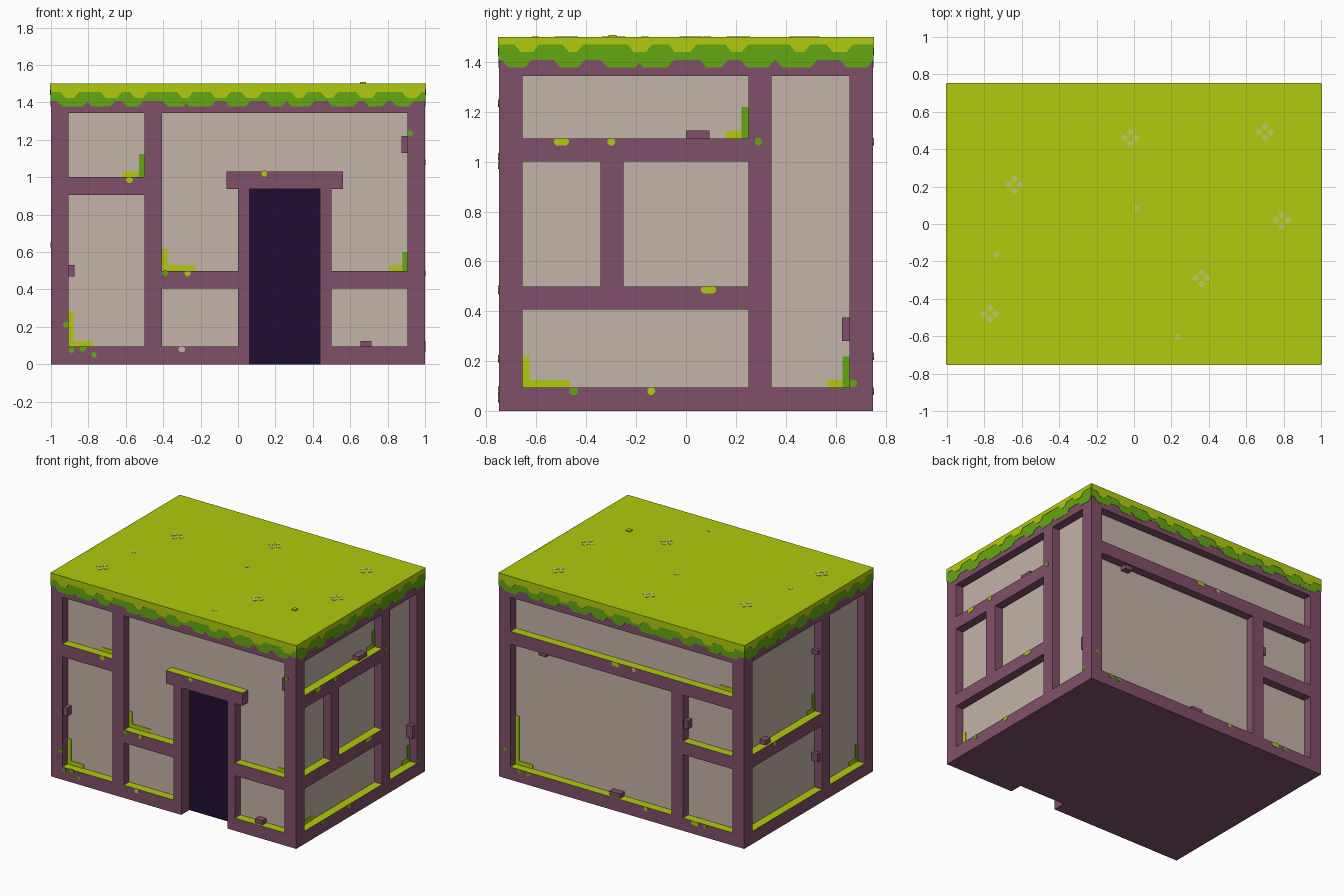
import bpy, bmesh, math
from mathutils import Vector

if "Cube" in bpy.data.objects:
    bpy.data.objects.remove(bpy.data.objects["Cube"])


def lin(c):
    c /= 255
    return c / 12.92 if c <= 0.04045 else ((c + 0.055) / 1.055) ** 2.4


def mat(name, r, g, b):
    m = bpy.data.materials.new(name)
    m.diffuse_color = (lin(r), lin(g), lin(b), 1)
    m.use_nodes = True
    m.node_tree.nodes["Principled BSDF"].inputs["Base Color"].default_value = m.diffuse_color
    return m


LIME = mat("lime moss", 177, 203, 14)
GREEN = mat("green moss", 100, 168, 18)
PURPLE = mat("purple stone", 129, 80, 106)
BEIGE = mat("beige plaster", 195, 180, 167)
NAVY = mat("dark doorway", 33, 13, 52)
FLOWER = mat("pale flower", 190, 202, 105)

U = 1 / 32          # layout unit
REC = 2 * U         # panel recess
HALF = {"front": 1, "back": 1, "left": .75, "right": .75}


def place(face, u, v, d):
    """Point at wall coordinates u, v and depth d behind the outer surface."""
    return {"front": (u, -.75 + d, v), "back": (u, .75 - d, v),
            "right": (1 - d, u, v), "left": (-1 + d, u, v),
            "top": (u, v, 1.5 - d)}[face]


def prism(bm, face, pts, d0, d1):
    a = [bm.verts.new(place(face, u, v, d0)) for u, v in pts]
    b = [bm.verts.new(place(face, u, v, d1)) for u, v in pts]
    bm.faces.new(a)
    bm.faces.new(b[::-1])
    n = len(pts)
    for i in range(n):
        j = (i + 1) % n
        bm.faces.new((a[j], a[i], b[i], b[j]))


def rect(u0, u1, v0, v1):
    return [(u0, v0), (u1, v0), (u1, v1), (u0, v1)]


def blob(u, v, w, h):
    """Rounded drip outline."""
    c = min(w, h) * .3
    return [(u - w/2 + c, v - h/2), (u + w/2 - c, v - h/2), (u + w/2, v - h/2 + c),
            (u + w/2, v + h/2 - c), (u + w/2 - c, v + h/2), (u - w/2 + c, v + h/2),
            (u - w/2, v + h/2 - c), (u - w/2, v - h/2 + c)]


def finish(name, bm, *mats):
    bmesh.ops.recalc_face_normals(bm, faces=bm.faces[:])
    me = bpy.data.meshes.new(name)
    bm.to_mesh(me)
    bm.free()
    for m in mats:
        me.materials.append(m)
    ob = bpy.data.objects.new(name, me)
    bpy.context.collection.objects.link(ob)
    return ob


# Recessed panels, in layout units: u0, u1, v0, v1
PANELS = {
    "front": [(-29, -16, 3, 29), (-29, -16, 32, 43), (-13, 0, 3, 13), (16, 29, 3, 13)],
    "right": [(-21, 8, 35, 43), (-21, -11, 16, 32), (-8, 8, 16, 32), (-21, 8, 3, 13), (11, 21, 3, 43)],
    "back": [(-29, 29, 35, 43), (-13, 29, 3, 32), (-29, -16, 3, 18), (-29, -16, 21, 32)],
    "left": [(-5, 21, 21, 43), (-5, 21, 3, 18), (-21, -8, 3, 43)],
}
cut = bmesh.new()
for face, rows in PANELS.items():
    for r in rows:
        prism(cut, face, rect(*[k * U for k in r]), -.1, REC)
# Large front panel that wraps around the door posts and lintel
wrap = [(-13, 16), (0, 16), (0, 30), (-2, 30), (-2, 33), (18, 33),
        (18, 30), (16, 30), (16, 16), (29, 16), (29, 43), (-13, 43)]
prism(cut, "front", [(a * U, b * U) for a, b in wrap], -.1, REC)
prism(cut, "front", rect(2 * U, 14 * U, -.1, 30 * U), -.1, 3 * U)   # doorway
cutter = finish("panel_cutter", cut)
cutter.hide_render = True

# House body
bm = bmesh.new()
bmesh.ops.create_cube(bm, size=1)
for v in bm.verts:
    v.co = Vector((v.co.x * 2, v.co.y * 1.5, (v.co.z + .5) * 1.5))
body = finish("house_body", bm, PURPLE, LIME, BEIGE, NAVY)
mod = body.modifiers.new("panels", "BOOLEAN")
mod.operation = "DIFFERENCE"
mod.solver = "EXACT"
mod.object = cutter
bpy.context.view_layer.update()
me = bpy.data.meshes.new_from_object(body.evaluated_get(bpy.context.evaluated_depsgraph_get()))
body.modifiers.clear()
body.data = me
bpy.data.objects.remove(cutter)
me.materials.clear()
for m in (PURPLE, LIME, BEIGE, NAVY):
    me.materials.append(m)
for p in me.polygons:
    n, c = p.normal, p.center
    p.material_index = 0
    if n.z > .9:                                            # mossy tops
        p.material_index = 1
    elif (abs(n.y) > .9 and abs(abs(c.y) - .75 + REC) < .005) or \
         (abs(n.x) > .9 and abs(abs(c.x) - 1 + REC) < .005):
        p.material_index = 2                                # plaster
    elif n.y < -.9 and abs(c.y + .75 - 3 * U) < .005:
        p.material_index = 3                                # doorway

# Moss fringe under the roof edge
def fringe(bm, face, base, low, period, width, phase, out):
    h = HALF[face]
    pts = [(-h, 1.5), (-h, base)]
    n = round(2 * h / period)
    for i in range(n):
        c = -h + (i + .5) * 2 * h / n + .03 * math.sin(i * 2.3 + phase)
        w = width * (.8 + .25 * math.sin(i * 1.7 + phase))
        for u, v in ((-w - .025, base), (-w, low), (w, low), (w + .025, base)):
            pts.append((c + u, v))
    pts += [(h, base), (h, 1.5)]
    prism(bm, face, pts, -out, .01)


lime_b, green_b = bmesh.new(), bmesh.new()
for k, face in enumerate(HALF):
    base = 1.455 if HALF[face] == 1 else 1.47
    fringe(lime_b, face, base, base - .03, .21, .03, k, .004)
    fringe(green_b, face, 1.407, 1.378, .19, .055, k + 1, .002)
finish("roof_fringe_lime", lime_b, LIME)
finish("roof_fringe_green", green_b, GREEN)

# Moss growing in panel corners: corner u, v, direction, height, length, green upright
CORNERS = {
    "front": [(-29*U, 3*U, 1, .19, .13, 0), (-13*U, 16*U, 1, .12, .18, 0),
              (-16*U, 32*U, -1, .125, .12, 1), (29*U, 16*U, -1, .1, .1, 1)],
    "right": [(-21*U, 3*U, 1, .125, .19, 0), (8*U, 35*U, -1, .125, .09, 1),
              (21*U, 3*U, -1, .125, .09, 1)],
    "back": [(29*U, 3*U, -1, .36, .14, 0), (-29*U, 35*U, 1, .05, .15, 0)],
    "left": [(-5*U, 21*U, 1, .13, .09, 1), (-21*U, 3*U, 1, .13, .1, 1)],
}
lime_b, green_b = bmesh.new(), bmesh.new()
for face, rows in CORNERS.items():
    for u, v, s, h, l, g in rows:
        a, b, c = u, u + s * .028, u + s * l
        prism(green_b if g else lime_b, face, rect(min(a, b), max(a, b), v, v + h), REC - .004, REC + .004)
        prism(lime_b, face, rect(min(b, c), max(b, c), v, v + .03), REC - .004, REC + .004)
finish("corner_moss_lime", lime_b, LIME)
finish("corner_moss_green", green_b, GREEN)

# Small drips on the stone frame: u, v, width
DRIPS = {
    "lime_drips": (LIME, {"front": [(-.58, .985, .035), (.14, 1.02, .03), (-.27, .485, .03)],
                          "right": [(-.5, 1.08, .06), (-.3, 1.08, .03), (.09, .487, .06), (-.14, .08, .03)],
                          "back": [(.05, 1.08, .06), (-.6, .08, .06), (-.2, .08, .03)],
                          "left": [(.4, .64, .03)]}),
    "green_drips": (GREEN, {"front": [(-.92, .21, .03), (-.89, .075, .025), (-.83, .083, .035),
                                      (-.77, .05, .025), (-.39, .488, .03), (.92, 1.235, .03)],
                            "right": [(.29, 1.08, .028), (-.45, .08, .035), (.67, .11, .03)],
                            "back": [(.95, .22, .025), (.83, .08, .03), (.76, .08, .03), (-.68, .08, .03)]}),
    "pale_drips": (BEIGE, {"front": [(-.3, .08, .035)], "back": [(-.1, 1.08, .03)]}),
}
for name, (m, faces) in DRIPS.items():
    bm = bmesh.new()
    for face, rows in faces.items():
        for u, v, w in rows:
            prism(bm, face, blob(u, v, w, .03), -.003, .004)
    finish(name, bm, m)

# Small stone nubs jutting into the panels: u0, u1, v0, v1
NUBS = {
    "front": [(28*U, 29*U, 1.13, 1.22), (-29*U, -28*U, .47, .53), (.655, .715, .09, .125)],
    "right": [(0, .094, 1.09, 1.125), (.625, .657, .28, .375)],
    "back": [(.02, .11, .09, .125), (-.531, -.5, .75, .81), (.63, .69, .97, 1.0)],
    "left": [(.42, .48, .655, .69), (-.157, -.125, 1.09, 1.12), (-.157, -.125, .3, .36)],
}
bm = bmesh.new()
for face, rows in NUBS.items():
    for r in rows:
        prism(bm, face, rect(*r), .015, REC + .005)
finish("stone_nubs", bm, PURPLE)

# Roof flowers, loose petals and one small moss lump
bm = bmesh.new()
for x, y in [(-.02, .46), (.7, .49), (-.64, .21), (.79, .02), (.36, -.29), (-.77, -.48)]:
    for dx, dy in ((.031, 0), (-.031, 0), (0, .031), (0, -.031)):
        prism(bm, "top", blob(x + dx, y + dy, .032, .032), -.002, .004)
for x, y in [(.015, .085), (-.735, -.165), (.235, -.605)]:
    prism(bm, "top", blob(x, y, .03, .03), -.002, .004)
finish("roof_flowers", bm, FLOWER)
bm = bmesh.new()
prism(bm, "top", rect(.653, .685, -.31, -.278), -.008, .004)
finish("roof_lump", bm, LIME)
